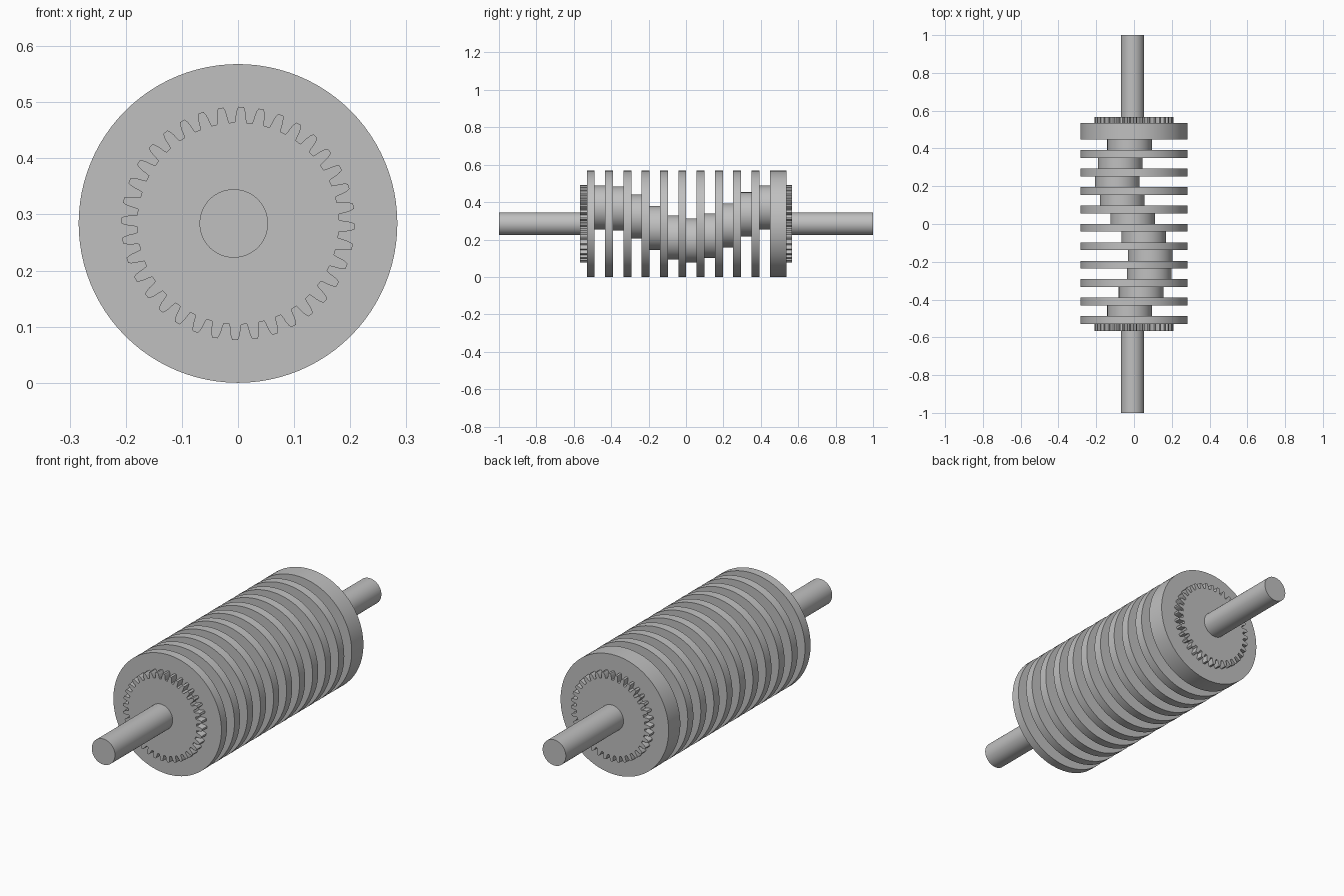
import bpy
import bmesh
from math import sin, cos, radians, tau

cube = bpy.data.objects.get("Cube")
if cube:
    bpy.data.objects.remove(cube, do_unlink=True)

AXIS_Z = 0.284
DISC_R = 0.284
CAM_R = 0.118
CAM_THROW = 0.0895
SHAFT_R = 0.061
PITCH = 0.0978
DISC_T = 0.042
FRONT, BACK = -0.53, 0.536
GEAR_END = 0.567
TEETH = 36

steel = bpy.data.materials.new("grey steel")
steel.use_nodes = True
steel.diffuse_color = (0.527, 0.527, 0.527, 1)
steel.node_tree.nodes["Principled BSDF"].inputs["Base Color"].default_value = steel.diffuse_color


def extrude_along_y(name, outline, y0, y1):
    """Solid with an (x, z) outline swept from y0 to y1."""
    bm = bmesh.new()
    face = bm.faces.new([bm.verts.new((x, y0, z)) for x, z in outline])
    swept = bmesh.ops.extrude_face_region(bm, geom=[face], use_keep_orig=True)
    verts = [v for v in swept["geom"] if isinstance(v, bmesh.types.BMVert)]
    bmesh.ops.translate(bm, verts=verts, vec=(0, y1 - y0, 0))
    bmesh.ops.recalc_face_normals(bm, faces=bm.faces)
    mesh = bpy.data.meshes.new(name)
    bm.to_mesh(mesh)
    bm.free()
    mesh.materials.append(steel)
    obj = bpy.data.objects.new(name, mesh)
    bpy.context.collection.objects.link(obj)
    bpy.ops.object.select_all(action="DESELECT")
    obj.select_set(True)
    bpy.context.view_layer.objects.active = obj
    bpy.ops.object.shade_smooth_by_angle(angle=radians(25))
    return obj


def circle(radius, x=0, z=AXIS_Z, sides=96):
    return [(x + radius * cos(tau * i / sides), z + radius * sin(tau * i / sides))
            for i in range(sides)]


def gear_outline():
    # one tooth flank: half angle in degrees, radius
    flank = [(3.4, 0.18), (2.9, 0.187), (2.6, 0.195), (2.0, 0.203), (1.3, 0.208)]
    tooth = [(-a, r) for a, r in flank] + [(a, r) for a, r in reversed(flank)]
    return [(r * sin(radians(1.5 + 360 * t / TEETH + a)),
             AXIS_Z + r * cos(radians(1.5 + 360 * t / TEETH + a)))
            for t in range(TEETH) for a, r in tooth]


# Discs, the last one thick, with stepped eccentric cams between them
for i in range(11):
    y = FRONT + PITCH * i
    end = BACK if i == 10 else y + DISC_T
    extrude_along_y("end_flange" if i == 10 else f"disc_{i + 1}", circle(DISC_R), y, end)
    if i < 10:
        turn = radians(105.4 - 40 * i)
        cam = circle(CAM_R, CAM_THROW * cos(turn), AXIS_Z + CAM_THROW * sin(turn))
        extrude_along_y(f"cam_{i + 1}", cam, end, y + PITCH)

# Toothed rings and shaft stubs at both ends
for side, inner, sign in (("front", FRONT, -1), ("back", BACK, 1)):
    extrude_along_y(f"{side}_gear", gear_outline(), inner, sign * GEAR_END)
    extrude_along_y(f"{side}_shaft", circle(SHAFT_R, -0.0075), sign * GEAR_END, sign)
